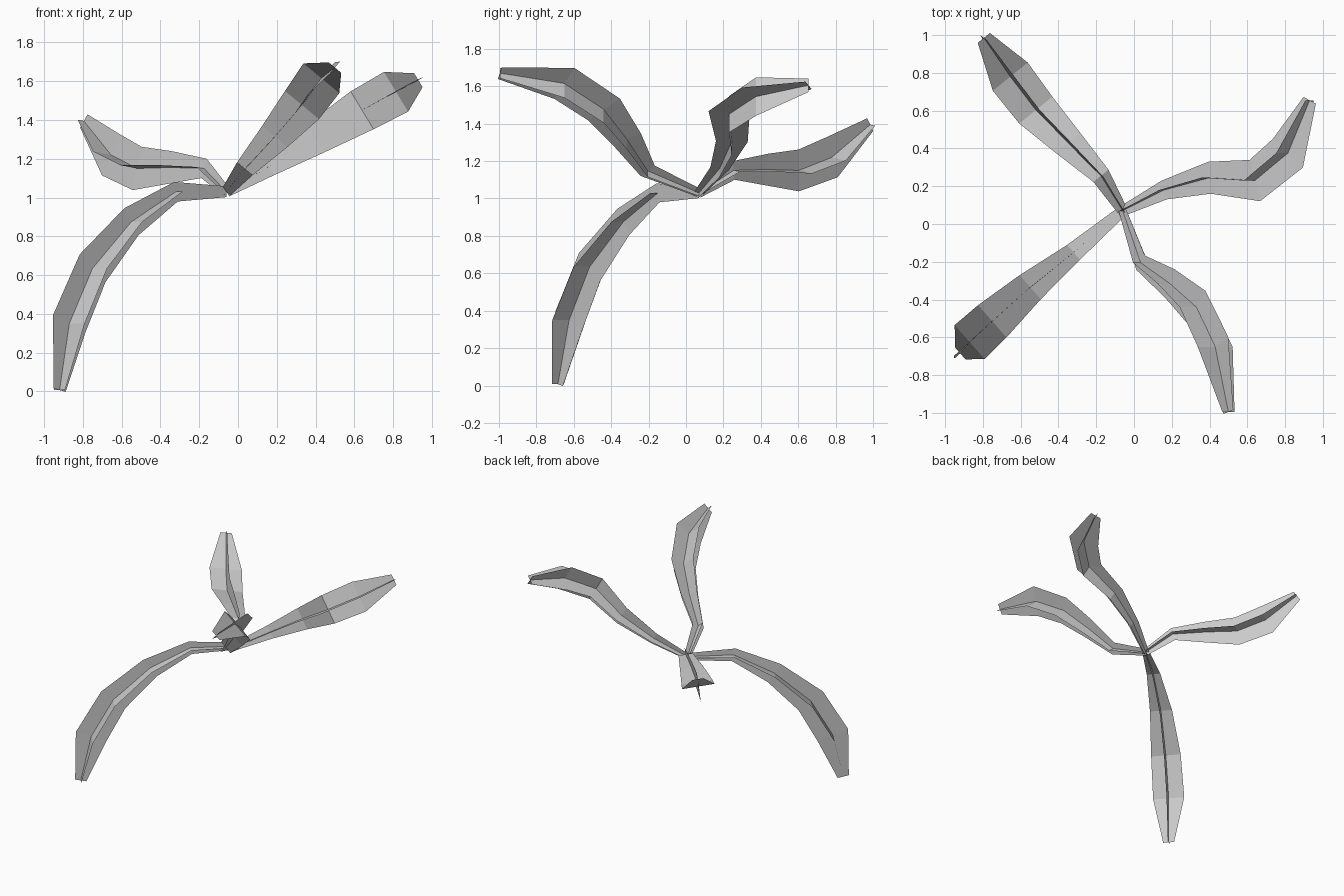
import bpy
from mathutils import Vector

if "Cube" in bpy.data.objects:
    bpy.data.objects.remove(bpy.data.objects["Cube"])

ROOT = (-0.06, 0.07, 1.03)
HALF_WIDTHS = (0.028, 0.052, 0.085, 0.114, 0.12, 0.042)


def leaf(name, spine, side):
    """Two crossed blades along a spine: one along side, one square to it."""
    pts = [Vector(p) for p in [ROOT] + spine]
    side = Vector(side).normalized()
    verts, faces = [], []
    last = len(pts) - 1
    for blade in range(2):
        base = len(verts)
        for i, p in enumerate(pts):
            before = (p - pts[i - 1]).normalized() if i > 0 else Vector()
            after = (pts[i + 1] - p).normalized() if i < last else Vector()
            tangent = (before + after).normalized()
            across = side if blade == 0 else tangent.cross(side).normalized()
            verts += [p - across * HALF_WIDTHS[i], p + across * HALF_WIDTHS[i]]
        for i in range(last):
            k = base + 2 * i
            faces.append((k, k + 1, k + 3, k + 2))
    mesh = bpy.data.meshes.new(name)
    mesh.from_pydata(verts, [], faces)
    mesh.update()
    obj = bpy.data.objects.new(name, mesh)
    bpy.context.collection.objects.link(obj)


# Long leaf arching down to the ground
leaf("drooping_leaf", [(-0.32, -0.15, 1.03), (-0.55, -0.335, 0.875), (-0.75, -0.515, 0.635),
                       (-0.87, -0.625, 0.35), (-0.92, -0.685, 0.007)], (0.66, -0.75, 0))
# Low leaf at the back, tip curling up
leaf("back_leaf", [(-0.175, 0.255, 1.15), (-0.35, 0.43, 1.155), (-0.52, 0.603, 1.15),
                   (-0.655, 0.78, 1.22), (-0.795, 0.985, 1.395)], (0.78, 0.63, -0.15))
# Raised leaf on the right, swept backward
leaf("right_leaf", [(0.16, 0.18, 1.16), (0.40, 0.245, 1.305), (0.64, 0.23, 1.45),
                    (0.815, 0.375, 1.545), (0.93, 0.655, 1.605)], (-0.52, 0, 0.86))
# Raised leaf at the front, swept forward
leaf("front_leaf", [(0.035, -0.205, 1.148), (0.19, -0.315, 1.315), (0.33, -0.44, 1.477),
                    (0.43, -0.65, 1.615), (0.5, -0.995, 1.67)], (0.77, 0, -0.64))
